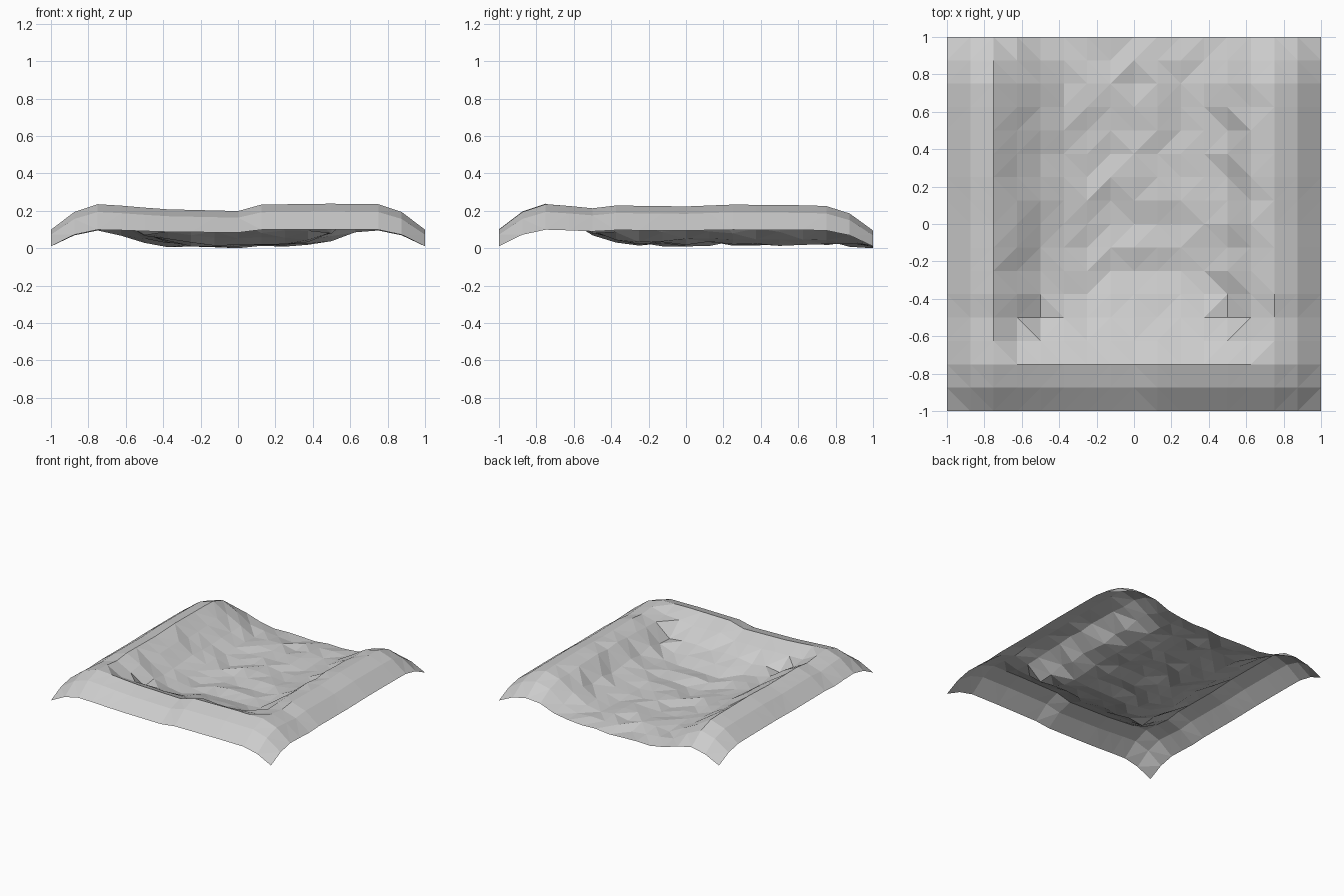
import bpy, bmesh, random

if "Cube" in bpy.data.objects:
    bpy.data.objects.remove(bpy.data.objects["Cube"])

random.seed(7)
N = 16  # cells per side

def lerp(points, v):
    """Piecewise-linear lookup in a short profile."""
    if v <= points[0][0]:
        return points[0][1]
    for (a, fa), (b, fb) in zip(points, points[1:]):
        if v <= b:
            return fa + (fb - fa) * (v - a) / (b - a)
    return points[-1][1]

# Ridge strength across the width and along the depth (the back stays open)
ridge_x = [(-.75, 1), (-.625, .64), (-.5, .27), (-.375, .06), (-.25, 0),
           (.25, 0), (.375, .09), (.5, .35), (.625, .84), (.75, 1)]
ridge_y = [(-.75, 1), (-.625, .68), (-.5, .3), (-.375, .1), (-.25, 0)]
# Fall-off towards the outer border
border = [(.7, 0), (.75, .02), (.875, .32), (1, 1)]
# Crest height variation around the rim
crest_front = [(-1, .25), (-.75, .25), (-.4, .22), (0, .21), (.125, .245), (.5, .25), (.75, .245)]
crest_side = [(-.75, .25), (-.5, .225), (-.375, .24), (0, .235), (.25, .245), (.75, .24)]

def height(x, y):
    rx, ry = lerp(ridge_x, x), lerp(ridge_y, y)
    crest = lerp(crest_front, x) if ry > rx else lerp(crest_side, y)
    floor = .034 + random.uniform(-.016, .018)
    r = max(rx, ry)
    z = floor + (crest - floor) * r
    if .1 < r < .9:
        z += random.uniform(-.012, .012)
    dx, dy = lerp(border, abs(x)), lerp(border, abs(y))
    return z * (1 - .56 * dx - .56 * dy + .2 * dx * dy)

# Terrain sheet: a grid lifted into a horseshoe ridge round a shallow basin
bm = bmesh.new()
bmesh.ops.create_grid(bm, x_segments=N, y_segments=N, size=1)
for v in bm.verts:
    v.co.z = height(v.co.x, v.co.y)
low = min(v.co.z for v in bm.verts)
for v in bm.verts:
    v.co.z -= low
bmesh.ops.triangulate(bm, faces=bm.faces[:], quad_method='SHORT_EDGE')
bmesh.ops.recalc_face_normals(bm, faces=bm.faces[:])
if sum(f.normal.z for f in bm.faces) < 0:
    bmesh.ops.reverse_faces(bm, faces=bm.faces[:])
mesh = bpy.data.meshes.new("terrain")
bm.to_mesh(mesh)
bm.free()
bpy.context.collection.objects.link(bpy.data.objects.new("terrain", mesh))
